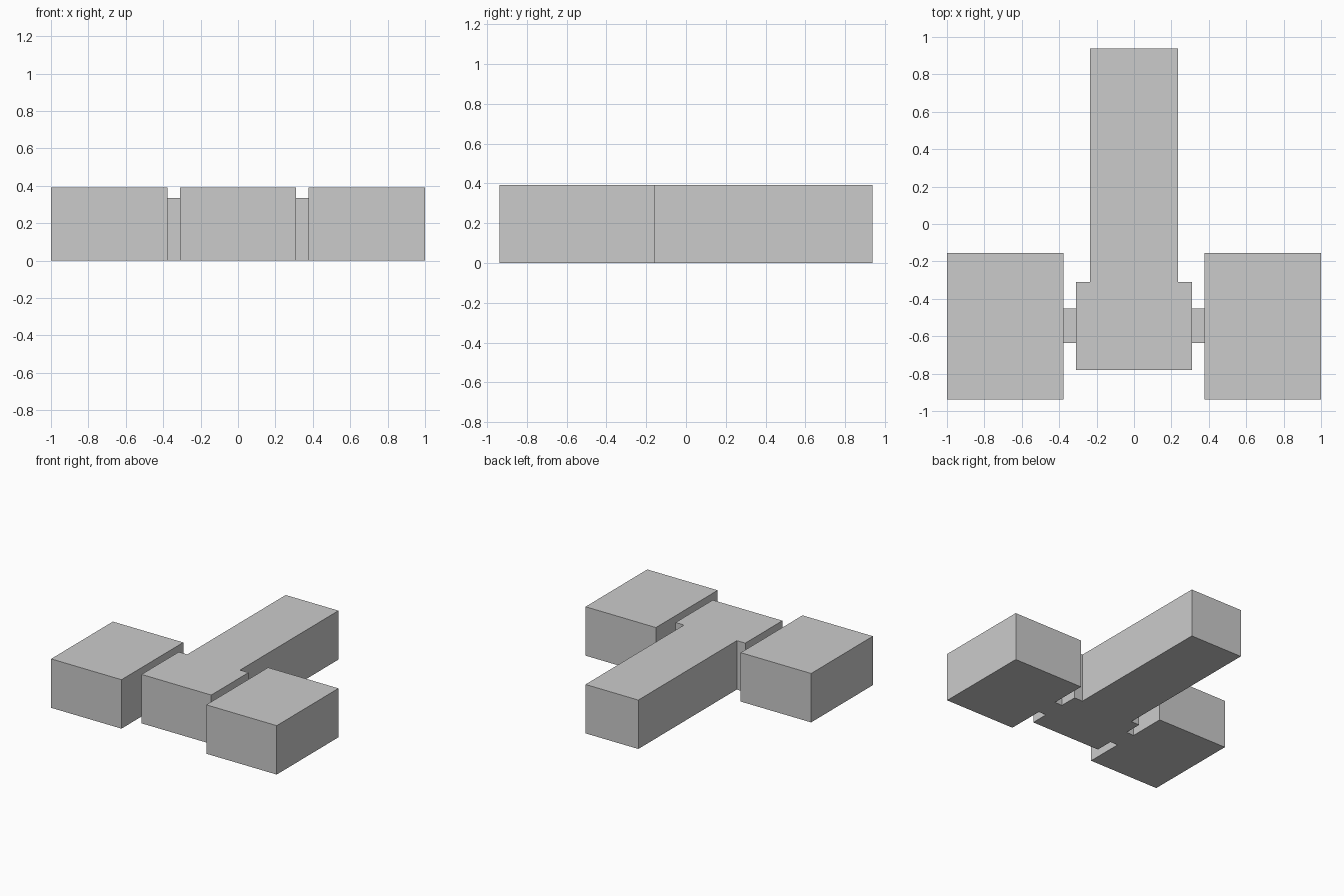
import bpy
import bmesh

if "Cube" in bpy.data.objects:
    bpy.data.objects.remove(bpy.data.objects["Cube"])


def prism(name, outline, height):
    """Extrude a ground-plan outline upward from z = 0."""
    bm = bmesh.new()
    base = bm.faces.new([bm.verts.new((x, y, 0)) for x, y in outline])
    top = bmesh.ops.extrude_face_region(bm, geom=[base], use_keep_orig=True)
    verts = [v for v in top["geom"] if isinstance(v, bmesh.types.BMVert)]
    bmesh.ops.translate(bm, verts=verts, vec=(0, 0, height))
    bmesh.ops.recalc_face_normals(bm, faces=bm.faces)
    mesh = bpy.data.meshes.new(name)
    bm.to_mesh(mesh)
    bm.free()
    obj = bpy.data.objects.new(name, mesh)
    bpy.context.collection.objects.link(obj)
    return obj


def box(name, x0, x1, y0, y1, height):
    return prism(name, [(x0, y0), (x1, y0), (x1, y1), (x0, y1)], height)


HEIGHT = 0.392
LINK_HEIGHT = 0.336

# T-shaped central hall: wide front and long rear wing
half = [(0.309, -0.78), (0.309, -0.309), (0.234, -0.309), (0.234, 0.938)]
prism("central_hall", half + [(-x, y) for x, y in reversed(half)], HEIGHT)

# Side blocks joined to the hall by lower links
for side, s in (("left", -1), ("right", 1)):
    box(side + "_block", s * 0.376, s * 1.0, -0.938, -0.156, HEIGHT)
    box(side + "_link", s * 0.309, s * 0.376, -0.636, -0.453, LINK_HEIGHT)
